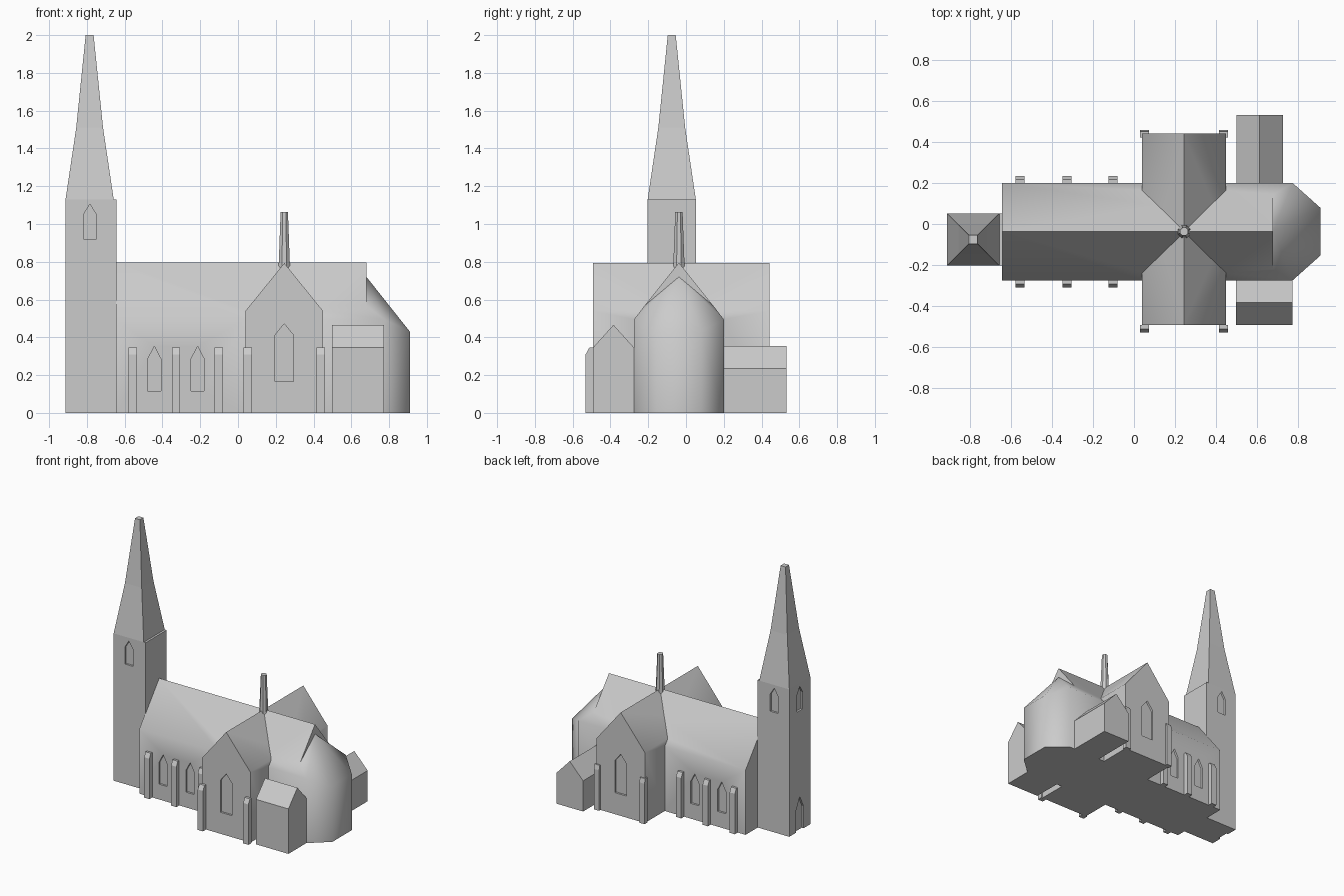
import bpy, bmesh, math

if "Cube" in bpy.data.objects:
    bpy.data.objects.remove(bpy.data.objects["Cube"])

stone = bpy.data.materials.new("grey_stone")
stone.diffuse_color = (0.6, 0.6, 0.6, 1)
stone.use_nodes = True
stone.node_tree.nodes["Principled BSDF"].inputs["Base Color"].default_value = stone.diffuse_color
CY = -0.0375          # long axis of the church
DEPTH = 0.015         # window recess


def finish(name, bm, smooth=0):
    bmesh.ops.recalc_face_normals(bm, faces=bm.faces[:])
    me = bpy.data.meshes.new(name)
    bm.to_mesh(me)
    bm.free()
    me.materials.append(stone)
    ob = bpy.data.objects.new(name, me)
    bpy.context.collection.objects.link(ob)
    return ob


def add_prism(bm, poly, axis, a, b):
    """Extrude a (u, z) outline along x or y from a to b."""
    def put(u, z, t):
        return bm.verts.new((u, t, z) if axis == "y" else (t, u, z))
    r0 = [put(u, z, a) for u, z in poly]
    r1 = [put(u, z, b) for u, z in poly]
    bm.faces.new(r0)
    bm.faces.new(r1[::-1])
    n = len(poly)
    for i in range(n):
        j = (i + 1) % n
        bm.faces.new((r0[i], r0[j], r1[j], r1[i]))


def prism(name, poly, axis, a, b):
    bm = bmesh.new()
    add_prism(bm, poly, axis, a, b)
    return finish(name, bm)


def gable(u0, u1, eave, ridge):
    return [(u0, 0), (u1, 0), (u1, eave), ((u0 + u1) / 2, ridge), (u0, eave)]


def lancet(c, w, z0, z1, z2):
    return [(c - w / 2, z0), (c + w / 2, z0), (c + w / 2, z1), (c, z2), (c - w / 2, z1)]


def boolean(ob, other, op):
    m = ob.modifiers.new("bool", "BOOLEAN")
    m.operation, m.object, m.solver = op, other, "EXACT"
    bpy.context.view_layer.objects.active = ob
    bpy.ops.object.modifier_apply(modifier=m.name)
    bpy.data.objects.remove(other)


def cut_windows(ob, specs):
    """specs: (outline, axis, wall position, outward sign)"""
    bm = bmesh.new()
    for poly, axis, wall, s in specs:
        add_prism(bm, poly, axis, wall - s * DEPTH, wall + s * 0.02)
    boolean(ob, finish("window_cutter", bm), "DIFFERENCE")


def smooth(ob, deg):
    bpy.ops.object.select_all(action="DESELECT")
    ob.select_set(True)
    bpy.context.view_layer.objects.active = ob
    bpy.ops.object.shade_smooth_by_angle(angle=math.radians(deg))


# Nave with polygonal apse
W, E, H = -0.645, 0.775, 0.2375
bm = bmesh.new()
V = lambda x, y, z: bm.verts.new((x, CY + y, z))
ridge_w, ridge_e, apex = V(W, 0, 0.795), V(0.68, 0, 0.795), V(0.68, 0, 0.72)
side = {}
for s in (-1, 1):
    side[s] = dict(bw=V(W, s * H, 0), be=V(E, s * H, 0), ba=V(0.91, s * 0.117, 0),
                   tw=V(W, s * H, 0.495), te=V(E, s * H, 0.495),
                   ta=V(0.91, s * 0.117, 0.43), sh=V(0.68, s * 0.182, 0.5675))
    p = side[s]
    for f in ((p["bw"], p["be"], p["te"], p["tw"]),              # side wall
              (p["be"], p["ba"], p["ta"], p["te"]),              # canted wall
              (p["tw"], p["te"], p["sh"], ridge_e, ridge_w),     # roof slope
              (ridge_e, p["sh"], apex),                          # gable step
              (apex, p["sh"], p["te"]), (apex, p["te"], p["ta"])):
        bm.faces.new(f)
L, R = side[-1], side[1]
bm.faces.new((L["ba"], R["ba"], R["ta"], L["ta"]))
bm.faces.new((L["ta"], R["ta"], apex))
bm.faces.new((L["bw"], L["tw"], ridge_w, R["tw"], R["bw"]))
bm.faces.new([L[k] for k in ("bw", "be", "ba")] + [R[k] for k in ("ba", "be", "bw")])
body = finish("nave_and_transept", bm)

# Transept joined to the nave, then lancet windows
SOUTH, NORTH = -0.493, 0.442
boolean(body, prism("transept", gable(0.04, 0.45, 0.54, 0.793), "y", SOUTH, NORTH), "UNION")
specs = []
for s, t in ((-1, SOUTH), (1, NORTH)):
    specs.append((lancet(0.245, 0.1, 0.165, 0.41, 0.472), "y", t, s))
    for x in (-0.443, -0.214):
        specs.append((lancet(x, 0.07, 0.117, 0.285, 0.352), "y", CY + s * H, s))
cut_windows(body, specs)
smooth(body, 60)

# Buttresses with chamfered tops
def buttress(name, x, wall, s, d, back=0.0):
    o = [(-back, 0), (d, 0), (d, 0.31), (d / 2, 0.345), (-back, 0.345)]
    prism(name, [(wall + s * u, z) for u, z in o], "x", x - 0.022, x + 0.022)

for s in (-1, 1):
    for x in (-0.557, -0.328, -0.102):
        buttress("nave_buttress", x, CY + s * H, s, 0.035)
    for x in (0.052, 0.438):
        if s < 0:
            buttress("transept_buttress", x, SOUTH, s, 0.038)
        else:
            buttress("transept_buttress", x, NORTH, s, 0.018, 0.02)

# Side annexes
prism("south_annexe", gable(-0.493, CY - H, 0.345, 0.466), "x", 0.498, 0.773)
prism("north_annexe", gable(0.5, 0.727, 0.235, 0.355), "y", CY + H, 0.533)

# Tower with belfry windows and west door
TX0, TX1, TY0, TY1 = -0.913, -0.642, -0.203, 0.052
TC = (TY0 + TY1) / 2
tower = prism("tower", [(TX0, 0), (TX1, 0), (TX1, 1.13), (TX0, 1.13)], "y", TY0, TY1)
bell = lambda c: lancet(c, 0.068, 0.92, 1.05, 1.105)
cut_windows(tower, [(bell(-0.784), "y", TY0, -1), (bell(-0.784), "y", TY1, 1),
                    (bell(TC), "x", TX0, -1),
                    (lancet(TC, 0.09, -0.01, 0.17, 0.26), "x", TX0, -1)])

# Spire, slightly flared at the foot
bm = bmesh.new()
rings = []
for r, z in ((0.1275, 1.13), (0.071, 1.51), (0.021, 2.0)):
    rings.append([bm.verts.new((-0.7855 + r * a, TC + r * b, z))
                  for a, b in ((-1, -1), (1, -1), (1, 1), (-1, 1))])
for a, b in zip(rings, rings[1:]):
    for i in range(4):
        j = (i + 1) % 4
        bm.faces.new((a[i], a[j], b[j], b[i]))
bm.faces.new(rings[0])
bm.faces.new(rings[-1])
finish("spire", bm)

# Small ridge turret over the crossing
bpy.ops.mesh.primitive_cone_add(vertices=8, radius1=0.033, radius2=0.021, depth=0.303,
                                location=(0.245, CY, 0.9115), rotation=(0, 0, math.pi / 8))
turret = bpy.context.object
turret.name = "ridge_turret"
turret.data.materials.append(stone)
